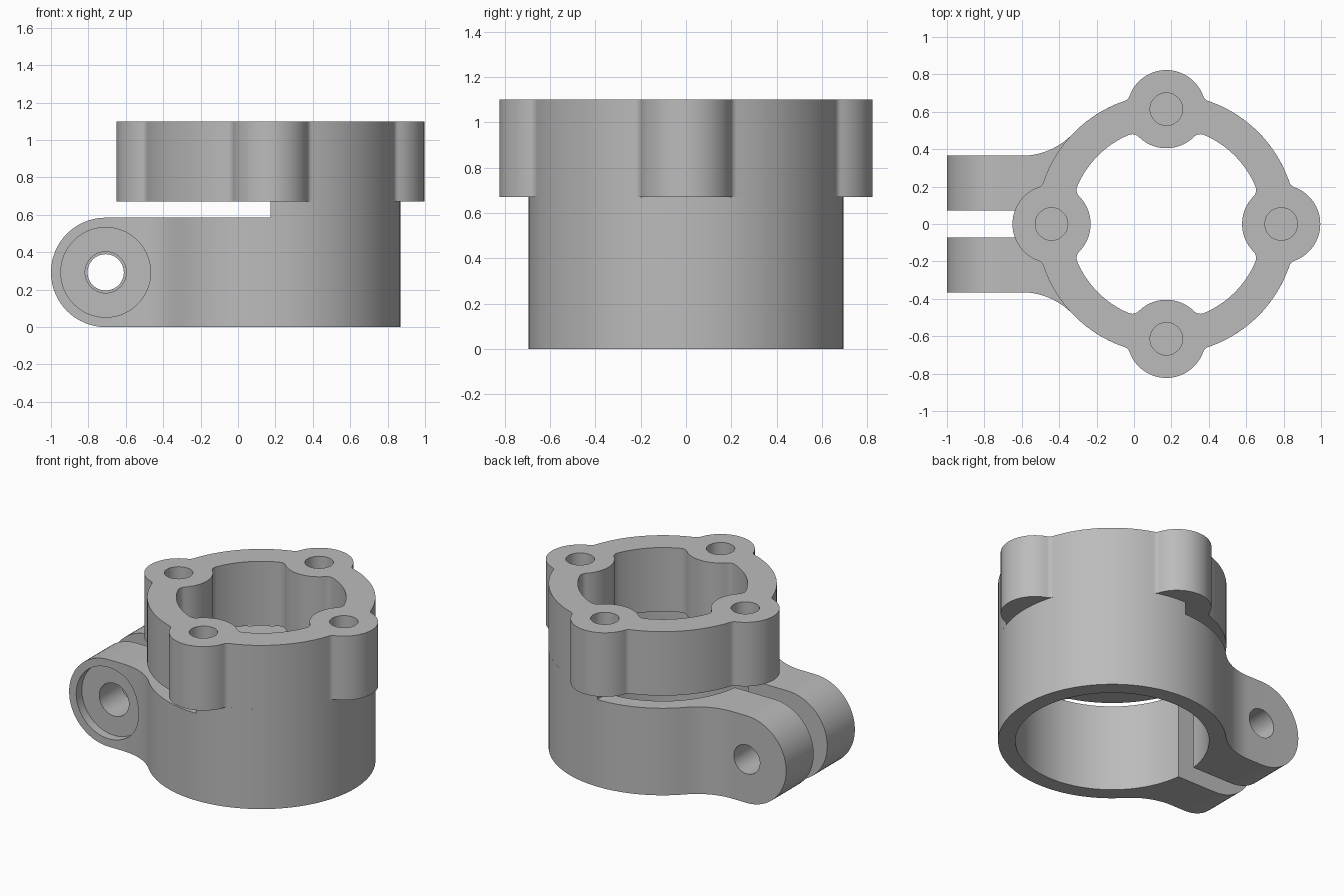
import bpy, bmesh
from math import sin, cos, pi, atan2, acos, radians, remainder
from mathutils import Vector, Matrix

if "Cube" in bpy.data.objects:
    bpy.data.objects.remove(bpy.data.objects["Cube"])

# Main dimensions
CX = 0.173                        # axis of the round body
RING, BORE, MOUTH = 0.695, 0.59, 0.517
BOSS_D, BOSS_R = 0.614, 0.209     # boss distance from the axis, boss radius
TOP, SHELF, CLAMP = 1.1, 0.67, 0.585
LUG_Y, SLOT_Y, LUG_R = 0.365, 0.072, CLAMP / 2
LUG_X = LUG_R - 1.0               # pinch bolt axis

grey = bpy.data.materials.new("plain grey")
grey.use_nodes = True
grey.diffuse_color = (0.5, 0.5, 0.5, 1)
grey.node_tree.nodes["Principled BSDF"].inputs["Base Color"].default_value = (0.5, 0.5, 0.5, 1)


def arc(cx, cy, r, a0, a1, n):
    return [Vector((cx + r * cos(a0 + (a1 - a0) * i / n),
                    cy + r * sin(a0 + (a1 - a0) * i / n))) for i in range(n + 1)]


def circle(cx, cy, r, n=64):
    return arc(cx, cy, r, 0, 2 * pi, n)[:-1]


def box(x0, y0, x1, y1):
    return [Vector(p) for p in ((x0, y0), (x1, y0), (x1, y1), (x0, y1))]


def prism(name, pts, lo, hi, along_y=False):
    """Extrude a closed profile along z, or an x-z profile along y."""
    bm = bmesh.new()
    def place(p, h):
        return (p.x, h, p.y) if along_y else (p.x, p.y, h)
    low = [bm.verts.new(place(p, lo)) for p in pts]
    high = [bm.verts.new(place(p, hi)) for p in pts]
    bm.faces.new(low)
    bm.faces.new(high)
    for i in range(len(pts)):
        j = (i + 1) % len(pts)
        bm.faces.new((low[i], low[j], high[j], high[i]))
    bmesh.ops.recalc_face_normals(bm, faces=bm.faces)
    mesh = bpy.data.meshes.new(name)
    bm.to_mesh(mesh)
    bm.free()
    mesh.materials.append(grey)
    ob = bpy.data.objects.new(name, mesh)
    bpy.context.collection.objects.link(ob)
    return ob


def cut(ob, *cutter):
    """Subtract a prism from an object and discard the prism."""
    tool = prism("cutter", *cutter)
    tool.hide_render = True
    bpy.context.view_layer.objects.active = ob
    mod = ob.modifiers.new("cut", 'BOOLEAN')
    mod.operation, mod.solver, mod.object = 'DIFFERENCE', 'EXACT', tool
    bpy.ops.object.modifier_apply(modifier=mod.name)
    bpy.data.objects.remove(tool)


def lobed(ring, side, f):
    """Circle with four boss lobes, filleted; side +1 is outer, -1 inner."""
    d, r = ring + side * f, BOSS_R + f
    t = acos((d * d + BOSS_D ** 2 - r * r) / (2 * d * BOSS_D))
    c = Vector((d * cos(t), d * sin(t)))
    to_c = atan2(c.y, c.x - BOSS_D)
    start = to_c + pi
    end = t + pi if side > 0 else t
    end = start + remainder(end - start, 2 * pi)
    half = arc(BOSS_D, 0, BOSS_R, 0 if side > 0 else pi, to_c, 14)
    half += arc(c.x, c.y, f, start, end, 8)[1:]
    quarter = [Vector((p.x, -p.y)) for p in reversed(half[1:])] + half
    quarter += arc(0, 0, ring, t, pi / 2 - t, 16)[1:-1]
    out = []
    for k in range(4):
        turn = Matrix.Rotation(k * pi / 2, 2)
        out += [turn @ p + Vector((CX, 0)) for p in quarter]
    return out


# Four-boss mounting flange with blind screw holes
flange = prism("mounting_flange", lobed(RING, 1, 0.04), SHELF, TOP)
cut(flange, lobed(MOUTH, -1, 0.05), SHELF - 0.1, TOP + 0.1)
for k in range(4):
    a = k * pi / 2
    cut(flange, circle(CX + BOSS_D * cos(a), BOSS_D * sin(a), 0.087, 40), TOP - 0.3, TOP + 0.1)

# Clamp outline: round body blending into the pinch lugs
dx = CX + 0.6
blend = (dx * dx + LUG_Y ** 2 - RING ** 2) / (2 * (RING - LUG_Y))
meet = atan2(LUG_Y + blend, -dx)
upper = arc(CX, 0, RING, 0, meet, 48)
upper += arc(CX - dx, LUG_Y + blend, blend, meet - pi, -pi / 2, 14)[1:]
upper.append(Vector((-1, LUG_Y)))
outline = upper + [Vector((p.x, -p.y)) for p in reversed(upper[1:])]
clamp = prism("clamp_body", outline, 0, SHELF)

# Bore, horizontal relief slit and vertical pinch slot
cut(clamp, circle(CX, 0, BORE, 96), -0.1, SHELF + 0.1)
cut(clamp, box(-1.2, -1, CX, 1), CLAMP, SHELF + 0.1)
cut(clamp, box(-1.2, -SLOT_Y, CX - 0.3, SLOT_Y), -0.1, SHELF + 0.1)

# Rounded lug ends
corner = arc(LUG_X, LUG_R, LUG_R, 1.5 * pi, pi / 2, 32)
corner += [Vector(p) for p in ((LUG_X, 0.8), (-1.2, 0.8), (-1.2, -0.2), (LUG_X, -0.2))]
cut(clamp, corner, -0.7, 0.7, True)

# Pinch bolt holes and the counterbore in the front lug
cut(clamp, circle(LUG_X, LUG_R, 0.11, 48), -0.7, 0, True)
cut(clamp, circle(LUG_X, LUG_R, 0.097, 48), 0, 0.7, True)
cut(clamp, circle(LUG_X, LUG_R, 0.24, 64), -0.7, 0.06 - LUG_Y, True)

for ob in (flange, clamp):
    bpy.ops.object.select_all(action='DESELECT')
    ob.select_set(True)
    bpy.context.view_layer.objects.active = ob
    bpy.ops.object.shade_smooth_by_angle(angle=radians(30))
